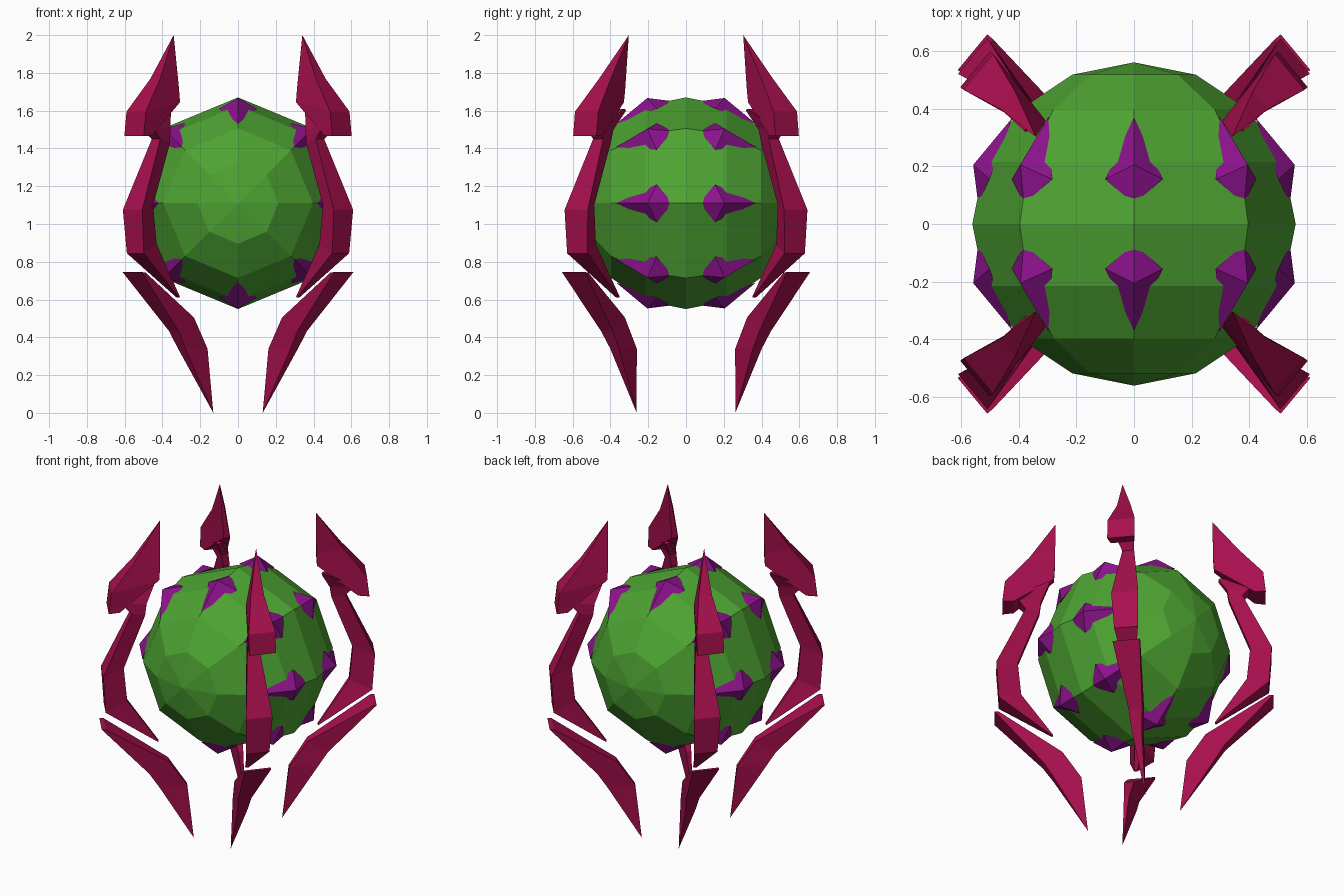
import bpy, bmesh, math
from mathutils import Vector, Matrix

cube = bpy.data.objects.get("Cube")
if cube:
    bpy.data.objects.remove(cube, do_unlink=True)


def material(name, rgb):
    m = bpy.data.materials.new(name)
    m.use_nodes = True
    m.diffuse_color = (*rgb, 1)
    for n in m.node_tree.nodes:
        if n.type == 'BSDF_PRINCIPLED':
            n.inputs["Base Color"].default_value = (*rgb, 1)
    return m


GREEN = material("leaf green", (0.075, 0.37, 0.032))
PURPLE = material("purple", (0.26, 0.006, 0.26))
CRIMSON = material("crimson", (0.39, 0.005, 0.075))
CENTRE = Vector((0, 0, 1.11))
RADIUS = 0.56


def finish(bm, name, mat):
    bmesh.ops.recalc_face_normals(bm, faces=bm.faces)
    mesh = bpy.data.meshes.new(name)
    bm.to_mesh(mesh)
    bm.free()
    mesh.materials.append(mat)
    ob = bpy.data.objects.new(name, mesh)
    bpy.context.collection.objects.link(ob)
    return ob


# Faceted core, with its poles pointing front and back
bm = bmesh.new()
bmesh.ops.create_uvsphere(bm, u_segments=8, v_segments=8, radius=RADIUS,
                          matrix=Matrix.Translation(CENTRE) @ Matrix.Rotation(math.pi / 2, 4, 'X'))
finish(bm, "core", GREEN)

# Kite-shaped studs along every ridge of the core, front and back
bm = bmesh.new()
for side in (-1, 1):
    for i in range(8):
        turn = Matrix.Rotation(i * math.pi / 4, 3, 'Y')
        kite = [(0, 0.07, 0.54), (0.1, 0.155, 0.5), (0, 0.37, 0.42), (-0.1, 0.155, 0.5)]
        rim = [bm.verts.new(CENTRE + turn @ Vector((x, y * side, z))) for x, y, z in kite]
        top = bm.verts.new(CENTRE + turn @ Vector((0, 0.205 * side, 0.557)))
        for a, b in zip(rim, rim[1:] + rim[:1]):
            bm.faces.new((a, b, top))
        bm.faces.new(rim)
finish(bm, "studs", PURPLE)

# Claw segments: each station is an outer and an inner edge,
# given as (reach, height, half width), then the sideways offset
OUT = Vector((0.77, 0.64, 0))
SIDE = Vector((0.64, -0.77, 0))


def claw(name, stations, sx, sy):
    bm = bmesh.new()
    rings = []
    for outer, inner, shift in stations:
        ring = []
        for (r, z, w), signs in ((outer, (-1, 1)), (inner, (1, -1))):
            for s in signs:
                p = OUT * r + SIDE * (shift + s * w)
                ring.append(bm.verts.new((p.x * sx, p.y * sy, z)))
        rings.append(ring)
    for a, b in zip(rings, rings[1:]):
        for k in range(4):
            n = (k + 1) % 4
            bm.faces.new((a[k], a[n], b[n], b[k]))
    bm.faces.new(rings[0])
    bm.faces.new(rings[-1])
    bmesh.ops.remove_doubles(bm, verts=bm.verts, dist=0.002)
    finish(bm, name, CRIMSON)


HORN = [
    ((0.765, 1.465, 0.08), (0.70, 1.468, 0.07), -0.06),
    ((0.75, 1.595, 0.08), (0.465, 1.645, 0.02), -0.06),
    ((0.61, 1.77, 0.04), (0.46, 1.72, 0.015), -0.05),
    ((0.455, 2.0, 0), (0.455, 2.0, 0), -0.015),
]
ARM = [
    ((0.50, 1.61, 0.015), (0.49, 1.60, 0.015), -0.02),
    ((0.69, 1.52, 0.055), (0.54, 1.50, 0.02), -0.07),
    ((0.63, 1.45, 0.035), (0.55, 1.43, 0.02), -0.08),
    ((0.80, 1.075, 0.08), (0.675, 1.10, 0.02), -0.09),
    ((0.785, 0.845, 0.07), (0.655, 0.89, 0.02), -0.095),
    ((0.475, 0.61, 0.01), (0.47, 0.615, 0.01), -0.075),
]
LEG = [
    ((0.81, 0.745, 0.08), (0.785, 0.743, 0.08), -0.1),
    ((0.53, 0.435, 0.04), (0.415, 0.505, 0.03), -0.105),
    ((0.47, 0.34, 0.03), (0.305, 0.34, 0.015), -0.1),
    ((0.267, 0, 0), (0.267, 0, 0), -0.117),
]

for sx, lr in ((1, "left"), (-1, "right")):
    for sy, fb in ((-1, "front"), (1, "back")):
        for part, stations in (("horn", HORN), ("arm", ARM), ("leg", LEG)):
            claw(f"{fb}_{lr}_{part}", stations, sx, sy)
